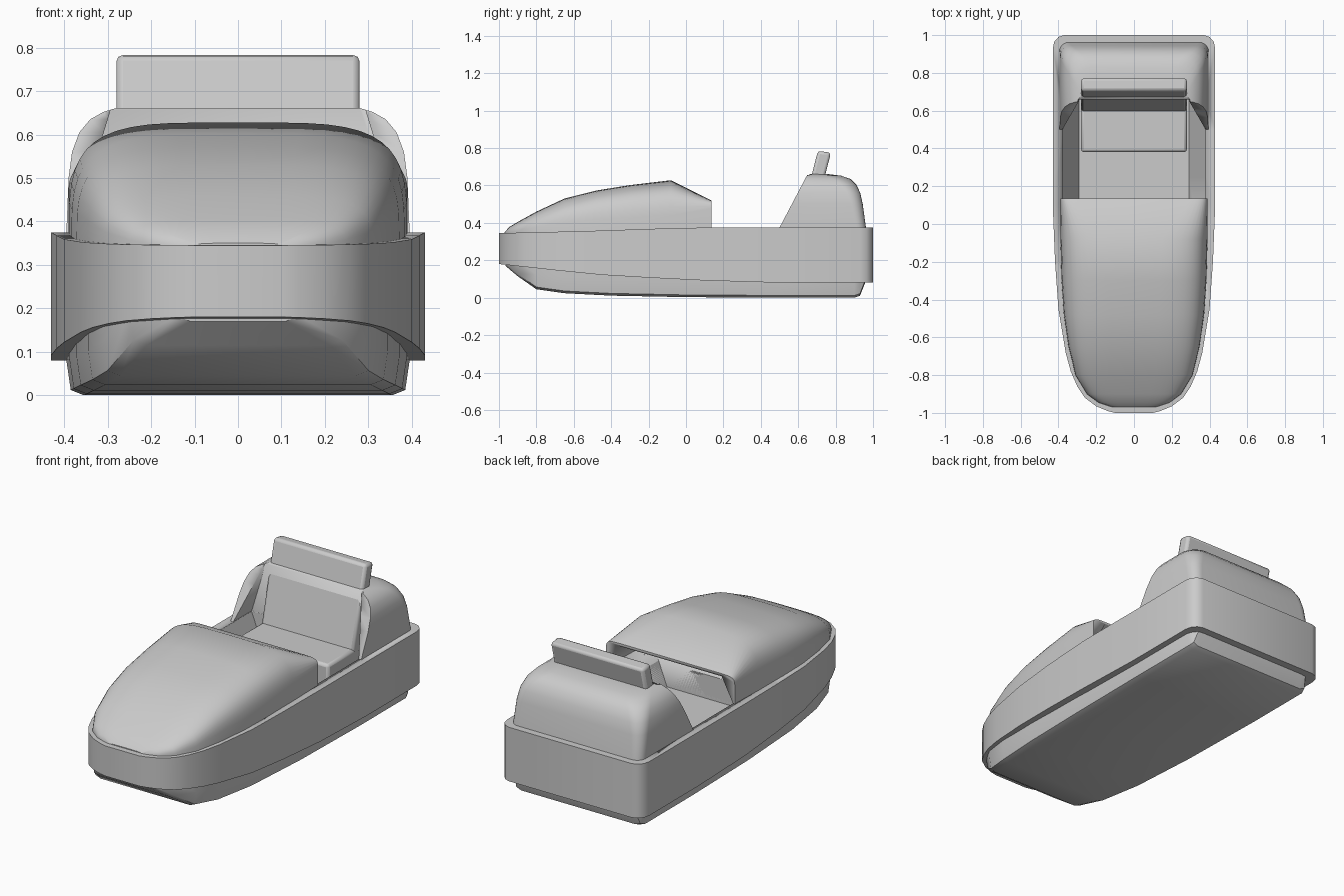
import bpy, bmesh, math

if "Cube" in bpy.data.objects:
    bpy.data.objects.remove(bpy.data.objects["Cube"])


def finish(name, bm, angle=35):
    bmesh.ops.recalc_face_normals(bm, faces=bm.faces)
    me = bpy.data.meshes.new(name)
    bm.to_mesh(me)
    bm.free()
    ob = bpy.data.objects.new(name, me)
    bpy.context.collection.objects.link(ob)
    activate(ob)
    bpy.ops.object.shade_smooth_by_angle(angle=math.radians(angle))
    return ob


def activate(ob):
    bpy.ops.object.select_all(action='DESELECT')
    bpy.context.view_layer.objects.active = ob
    ob.select_set(True)


def loft(name, rings, angle=35):
    """Skin closed rings of equal point count and cap both ends."""
    bm = bmesh.new()
    loops = [[bm.verts.new(p) for p in r] for r in rings]
    n = len(loops[0])
    for a, b in zip(loops, loops[1:]):
        for i in range(n):
            j = (i + 1) % n
            bm.faces.new((a[i], a[j], b[j], b[i]))
    bm.faces.new(loops[0])
    bm.faces.new(loops[-1])
    return finish(name, bm, angle)


def mirrored(half, y):
    """Half section (x, z) listed on the right side, mirrored to a closed ring."""
    return [(x, y, z) for x, z in half] + [(-x, y, z) for x, z in reversed(half)]


def lerp(table, t):
    for (a, va), (b, vb) in zip(table, table[1:]):
        if t <= b:
            return va + (vb - va) * (t - a) / (b - a)
    return table[-1][1]


# Bumper band: plan outline with curved lower and upper edges
plan = [(-1, .10), (-.99, .14), (-.965, .2), (-.92, .26), (-.86, .30), (-.78, .335),
        (-.68, .362), (-.45, .40), (-.2, .418), (.1, .43), (.5, .43), (.93, .43),
        (.965, .422), (.99, .40), (1, .37)]
low = [(-1, .18), (-.5, .125), (0, .095), (.5, .08), (1, .08)]
high = [(-1, .345), (-.5, .357), (0, .375), (1, .375)]
bumper = loft("bumper_band", [mirrored([(w, lerp(low, y)), (w, lerp(high, y))], y)
                              for y, w in plan])

# Lower hull with upswept nose
keel = [(-.965, .15, .17), (-.9, .25, .115), (-.8, .31, .045), (-.65, .345, .024),
        (-.4, .372, .011), (0, .388, .003), (.5, .395, 0), (.9, .395, 0),
        (.93, .385, .01), (.96, .37, .085)]
hull = loft("lower_hull", [mirrored([(w - .04, z), (w - .01, z + .012), (w, z + .08),
                                     (w, .27)], y) for y, w, z in keel])

# Domed hood with a slanted, open rear
hood_rows = [(-.97, .12, .35, 4), (-.945, .19, .378, 4), (-.9, .25, .405, 4),
             (-.8, .31, .46, 4), (-.65, .347, .53, 4), (-.48, .372, .573, 4),
             (-.3, .384, .602, 4), (-.08, .39, .628, 4.2), (.135, .39, .52, 16)]


def dome(y, w, top, n, base=.33, segs=24):
    ring = []
    for i in range(segs + 1):
        t = math.pi * i / segs
        c, s = math.cos(t), max(math.sin(t), 0)
        ring.append((math.copysign(w * abs(c) ** (2 / n), c), y,
                     base + (top - base) * s ** (2 / n)))
    return ring


hood = loft("hood", [dome(*r) for r in hood_rows])

# Rear cowl: stacked rounded outlines with a raked flat front
cowl_rows = [(.34, .395, .967, .05), (.375, .395, .962, .05), (.5, .39, .945, .06),
             (.56, .382, .932, .07), (.605, .365, .91, .08), (.635, .34, .88, .09),
             (.652, .31, .83, .09), (.661, .28, .76, .08)]
rings = []
for z, w, back, r in cowl_rows:
    front = .5 + .15 * (z - .375) / .285
    r = min(r, back - front)
    half = [(w, front)] + [(w - r + r * math.cos(a), back - r + r * math.sin(a))
                           for a in (math.pi / 12 * k for k in range(7))]
    rings.append([(x, y, z) for x, y in half] + [(-x, y, z) for x, y in reversed(half)])
cowl = loft("rear_cowl", rings)

# Cockpit opening carved through all body parts
cut_rows = [(-.25, .31, .505), (.25, .31, .505), (.42, .28, .70), (.66, .28, .70)]
cutter = loft("cockpit_cutter", [mirrored([(.29, .14), (.38, .372), (w, z)], y)
                                 for y, w, z in cut_rows])
cutter.hide_render = True
for ob in (bumper, hull, hood, cowl):
    m = ob.modifiers.new("cockpit", 'BOOLEAN')
    m.operation = 'DIFFERENCE'
    m.solver = 'EXACT'
    m.object = cutter
    activate(ob)
    bpy.ops.object.modifier_apply(modifier=m.name)
bpy.data.objects.remove(cutter)


# Seat: cushion block and reclined backrest
def slab(name, profile, w, bevel):
    ob = loft(name, [[(x, y, z) for y, z in profile] for x in (-w, w)])
    m = ob.modifiers.new("bevel", 'BEVEL')
    m.width = bevel
    m.segments = 2
    return ob


slab("seat_cushion", [(.38, .13), (.38, .36), (.655, .36), (.655, .13)], .28, .015)
slab("seat_backrest", [(.59, .33), (.705, .785), (.775, .775), (.66, .33)], .28, .015)
